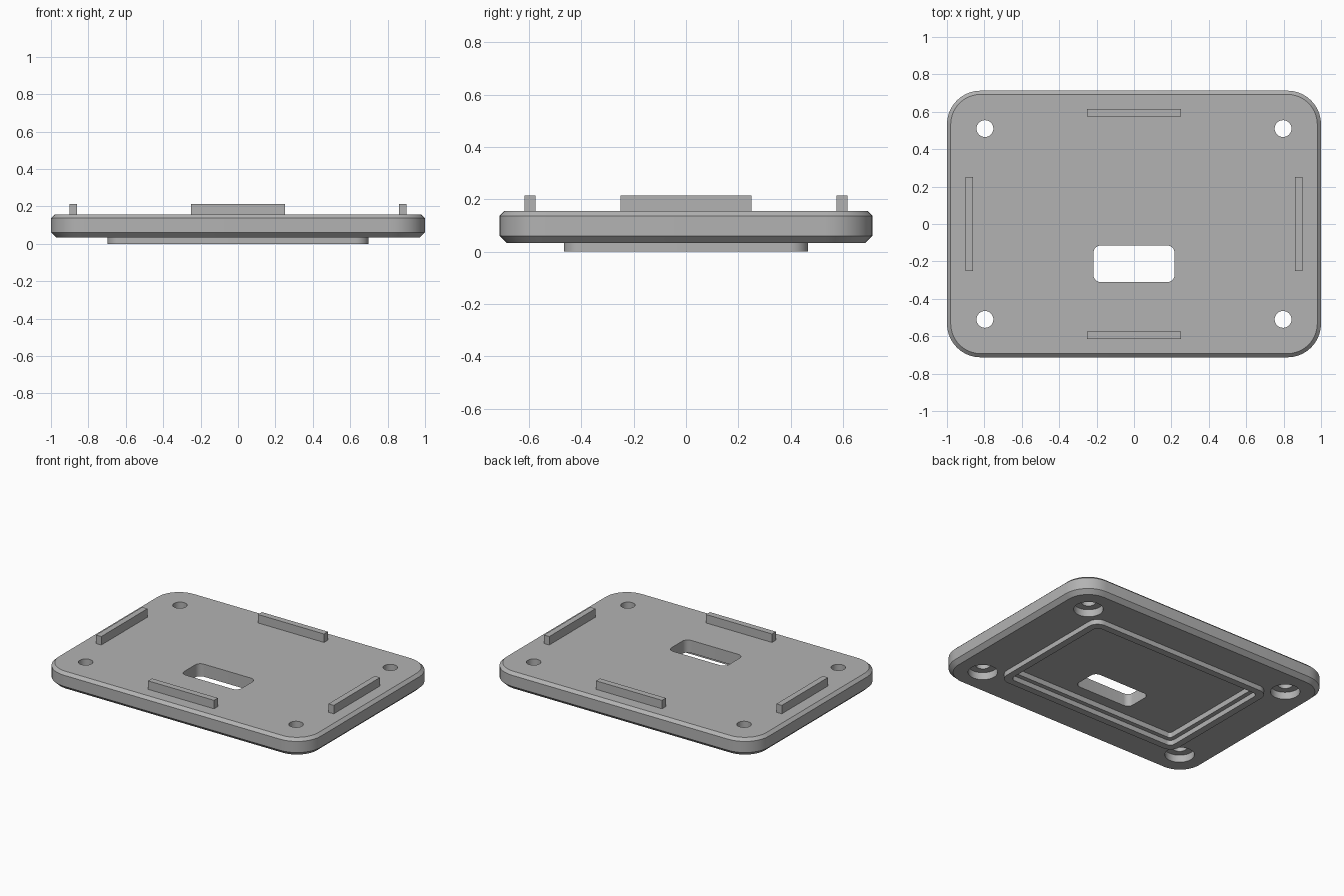
import bpy, bmesh, math

if "Cube" in bpy.data.objects:
    bpy.data.objects.remove(bpy.data.objects["Cube"], do_unlink=True)

grey = bpy.data.materials.new("plain_grey")
grey.use_nodes = True
colour = (0.45, 0.45, 0.45, 1)
grey.diffuse_color = colour
grey.node_tree.nodes["Principled BSDF"].inputs["Base Color"].default_value = colour


def outline(hx, hy, r, cx=0, cy=0, steps=10):
    """Rounded rectangle, counter-clockwise."""
    pts = []
    for i, (sx, sy) in enumerate([(1, 1), (-1, 1), (-1, -1), (1, -1)]):
        for k in range(steps + 1):
            a = math.pi / 2 * (i + k / steps)
            pts.append((cx + sx * (hx - r) + r * math.cos(a),
                        cy + sy * (hy - r) + r * math.sin(a)))
    return pts


def circle(x, y, r, n=40):
    return [(x + r * math.cos(math.tau * k / n), y + r * math.sin(math.tau * k / n))
            for k in range(n)]


def loft(name, sections):
    """Skin a stack of (outline, z) sections and cap both ends."""
    bm = bmesh.new()
    rings = [[bm.verts.new((x, y, z)) for x, y in pts] for pts, z in sections]
    n = len(rings[0])
    for a, b in zip(rings, rings[1:]):
        for i in range(n):
            j = (i + 1) % n
            bm.faces.new((a[i], a[j], b[j], b[i]))
    bm.faces.new(rings[0][::-1])
    bm.faces.new(rings[-1])
    bmesh.ops.recalc_face_normals(bm, faces=bm.faces)
    mesh = bpy.data.meshes.new(name)
    bm.to_mesh(mesh)
    bm.free()
    mesh.materials.append(grey)
    obj = bpy.data.objects.new(name, mesh)
    bpy.context.collection.objects.link(obj)
    return obj


def cut(target, cutter):
    """Subtract the cutter and discard it."""
    cutter.hide_render = True
    mod = target.modifiers.new("cut", "BOOLEAN")
    mod.operation = "DIFFERENCE"
    mod.solver = "EXACT"
    mod.object = cutter
    bpy.context.view_layer.objects.active = target
    bpy.ops.object.modifier_apply(modifier=mod.name)
    bpy.data.objects.remove(cutter, do_unlink=True)


# Chamfered plate, underside rim and stepped recess in one skin
plate = loft("cover_plate", [
    (outline(0.98, 0.693, 0.16), 0.156),
    (outline(1.0, 0.713, 0.18), 0.137),
    (outline(1.0, 0.713, 0.18), 0.061),
    (outline(0.972, 0.685, 0.152), 0.034),
    (outline(0.698, 0.467, 0.07), 0.034),
    (outline(0.698, 0.467, 0.07), 0.0),
    (outline(0.65, 0.419, 0.035), 0.0),
    (outline(0.65, 0.419, 0.035), 0.034),
    (outline(0.62, 0.389, 0.02), 0.034),
    (outline(0.62, 0.389, 0.02), 0.07),
])

# Rounded slot through the recess floor
slot = outline(0.217, 0.098, 0.04, 0, -0.213)
cut(plate, loft("slot_cutter", [(slot, -0.1), (slot, 0.3)]))

# Counterbored corner holes
for sx in (-1, 1):
    for sy in (-1, 1):
        x, y = sx * 0.797, sy * 0.51
        bore, hole = circle(x, y, 0.092), circle(x, y, 0.045)
        cut(plate, loft("hole_cutter", [(bore, -0.1), (bore, 0.084), (hole, 0.084), (hole, 0.3)]))

# Upright locating tabs, one per edge
for name, cx, cy, hx, hy in [("front_tab", 0, -0.595, 0.25, 0.021),
                             ("back_tab", 0, 0.595, 0.25, 0.021),
                             ("right_tab", -0.881, 0, 0.02, 0.25),
                             ("left_tab", 0.881, 0, 0.02, 0.25)]:
    base = [(cx + hx * a, cy + hy * b) for a, b in [(1, 1), (-1, 1), (-1, -1), (1, -1)]]
    loft(name, [(base, 0.15), (base, 0.214)])

bpy.ops.object.select_all(action="DESELECT")
plate.select_set(True)
bpy.context.view_layer.objects.active = plate
bpy.ops.object.shade_smooth_by_angle(angle=math.radians(30))
